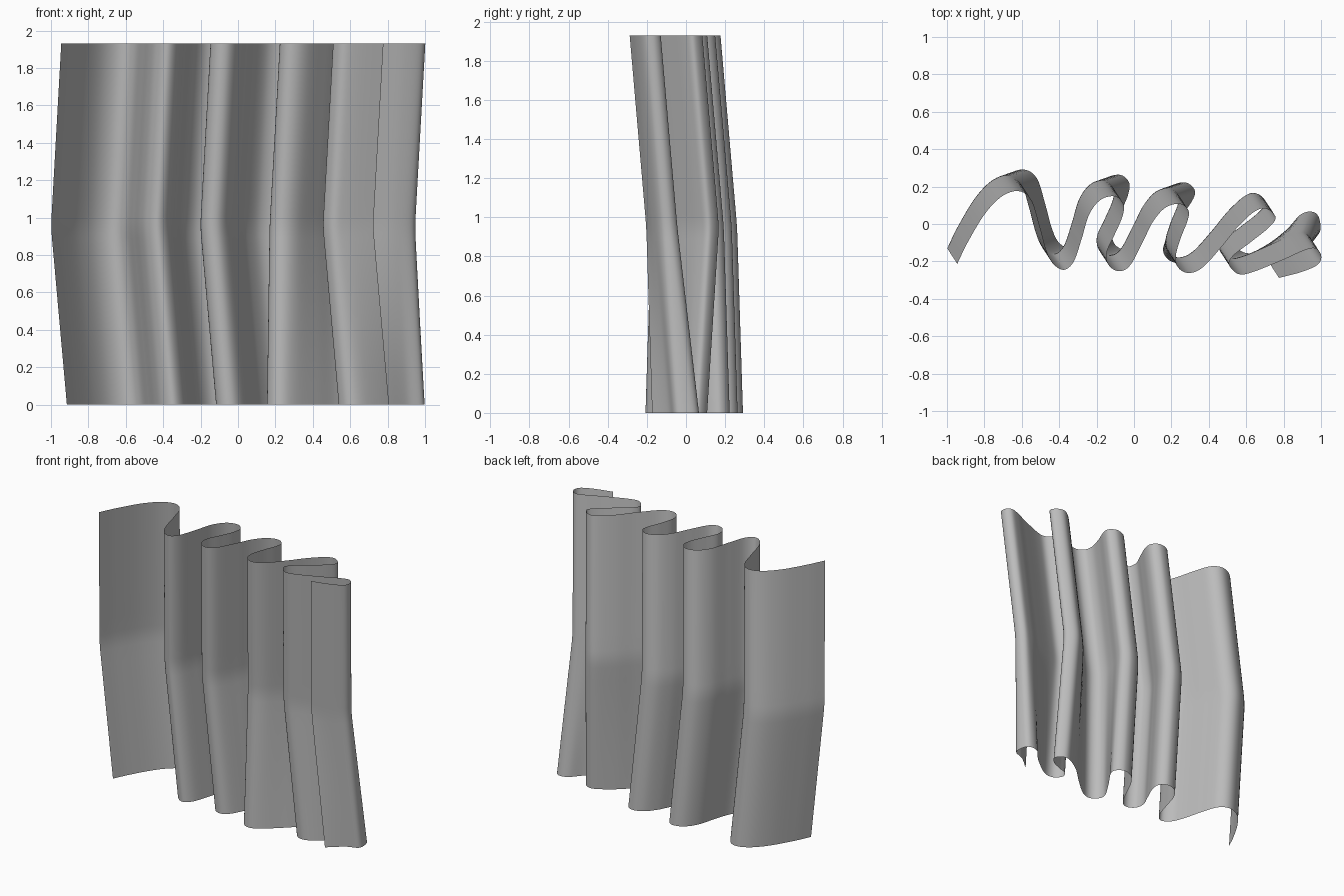
import bpy
import bmesh
from mathutils import Vector

cube = bpy.data.objects.get("Cube")
if cube:
    bpy.data.objects.remove(cube, do_unlink=True)

HEIGHT = 1.93
BEND_HEIGHT = 0.95
BEND_SOFTNESS = 0.06
STEPS_PER_SPAN = 8
BEND_SHIFT = Vector((-0.055, 0.085))   # sway from the top edge to the bend
HEM_SHIFT = Vector((0.085, 0.03))      # usual sway from the bend to the hem

# Top edge, fold by fold: hem sway of the fold and its points.
# A sway of None marks a straight run, which blends its neighbours.
FOLDS = [
    (HEM_SHIFT, [(-.945, -.213), (-.89, -.1), (-.8, .05), (-.71, .145), (-.62, .176), (-.55, .13)]),
    (None, [(-.507, 0), (-.472, -.13)]),
    (HEM_SHIFT, [(-.435, -.21), (-.375, -.245), (-.322, -.2)]),
    (None, [(-.28, -.08), (-.24, .05)]),
    (HEM_SHIFT, [(-.18, .128), (-.105, .148), (-.057, .108), (-.062, .04)]),
    (None, [(-.105, -.06)]),
    (HEM_SHIFT, [(-.145, -.15), (-.135, -.22), (-.08, -.252), (-.02, -.22)]),
    (None, [(.05, -.09), (.1, .01)]),
    (HEM_SHIFT, [(.165, .085), (.24, .108), (.29, .075), (.287, .02)]),
    (None, [(.25, -.075)]),
    (Vector((-.01, -.03)), [(.224, -.17), (.238, -.235), (.295, -.262), (.37, -.23)]),
    (None, [(.47, -.12), (.56, -.01)]),
    (Vector((.04, -.06)), [(.65, .07), (.71, .08), (.757, .035), (.72, -.02)]),
    (None, [(.62, -.1)]),
    (HEM_SHIFT, [(.53, -.17), (.51, -.22), (.56, -.268), (.64, -.255)]),
    (None, [(.8, -.19)]),
    (Vector((.045, .11)), [(.9, -.145), (.965, -.13), (1, -.165)]),
    (Vector((.06, .08)), [(.985, -.215), (.9, -.255)]),
    (HEM_SHIFT, [(.775, -.288)]),
]


def spline(points):
    """Smooth curve through all points."""
    padded = [2 * points[0] - points[1], *points, 2 * points[-1] - points[-2]]
    result = []
    for a, b, c, d in zip(padded, padded[1:], padded[2:], padded[3:]):
        for step in range(STEPS_PER_SPAN):
            t = step / STEPS_PER_SPAN
            result.append(b + (c - a) * t / 2
                          + (a - 2.5 * b + 2 * c - d / 2) * t ** 2
                          + (d - a + 3 * (b - c)) * t ** 3 / 2)
    return result + [points[-1]]


# Three edges: top, bend and hem
top_points, hem_points = [], []
for index, (sway, points) in enumerate(FOLDS):
    for number, point in enumerate(points, start=1):
        shift = sway
        if shift is None:
            blend = number / (len(points) + 1)
            shift = FOLDS[index - 1][0].lerp(FOLDS[index + 1][0], blend)
        top_points.append(Vector(point))
        hem_points.append(Vector(point) + BEND_SHIFT + shift)
top = spline(top_points)
bend = [point + BEND_SHIFT for point in top]
hem = spline(hem_points)


def cloth_point(column, z):
    """Point of the cloth, leaning straight except for a soft bend."""
    def lean(height):
        if height < BEND_HEIGHT:
            return bend[column].lerp(hem[column], 1 - height / BEND_HEIGHT)
        return bend[column].lerp(top[column], (height - BEND_HEIGHT) / (HEIGHT - BEND_HEIGHT))

    if abs(z - BEND_HEIGHT) < BEND_SOFTNESS:
        low, high = BEND_HEIGHT - BEND_SOFTNESS, BEND_HEIGHT + BEND_SOFTNESS
        t = (z - low) / (high - low)
        first = lean(low).lerp(bend[column], t)
        flat = first.lerp(bend[column].lerp(lean(high), t), t)
    else:
        flat = lean(z)
    return (flat.x, flat.y, z)


# Curtain sheet
levels = [BEND_HEIGHT * i / 6 for i in range(6)]
levels += [BEND_HEIGHT + BEND_SOFTNESS * i / 2 for i in range(-2, 3)]
levels += [BEND_HEIGHT + (HEIGHT - BEND_HEIGHT) * i / 6 for i in range(1, 7)]
bm = bmesh.new()
rows = [[bm.verts.new(cloth_point(c, z)) for c in range(len(top))] for z in levels]
for lower, upper in zip(rows, rows[1:]):
    for c in range(len(top) - 1):
        bm.faces.new((lower[c], lower[c + 1], upper[c + 1], upper[c])).smooth = True
mesh = bpy.data.meshes.new("curtain")
bm.to_mesh(mesh)
bm.free()
curtain = bpy.data.objects.new("curtain", mesh)
bpy.context.collection.objects.link(curtain)

# Cloth colour
cloth = bpy.data.materials.new("grey cloth")
cloth.use_nodes = True
cloth.diffuse_color = (0.5, 0.5, 0.5, 1)
cloth.node_tree.nodes["Principled BSDF"].inputs["Base Color"].default_value = cloth.diffuse_color
mesh.materials.append(cloth)
